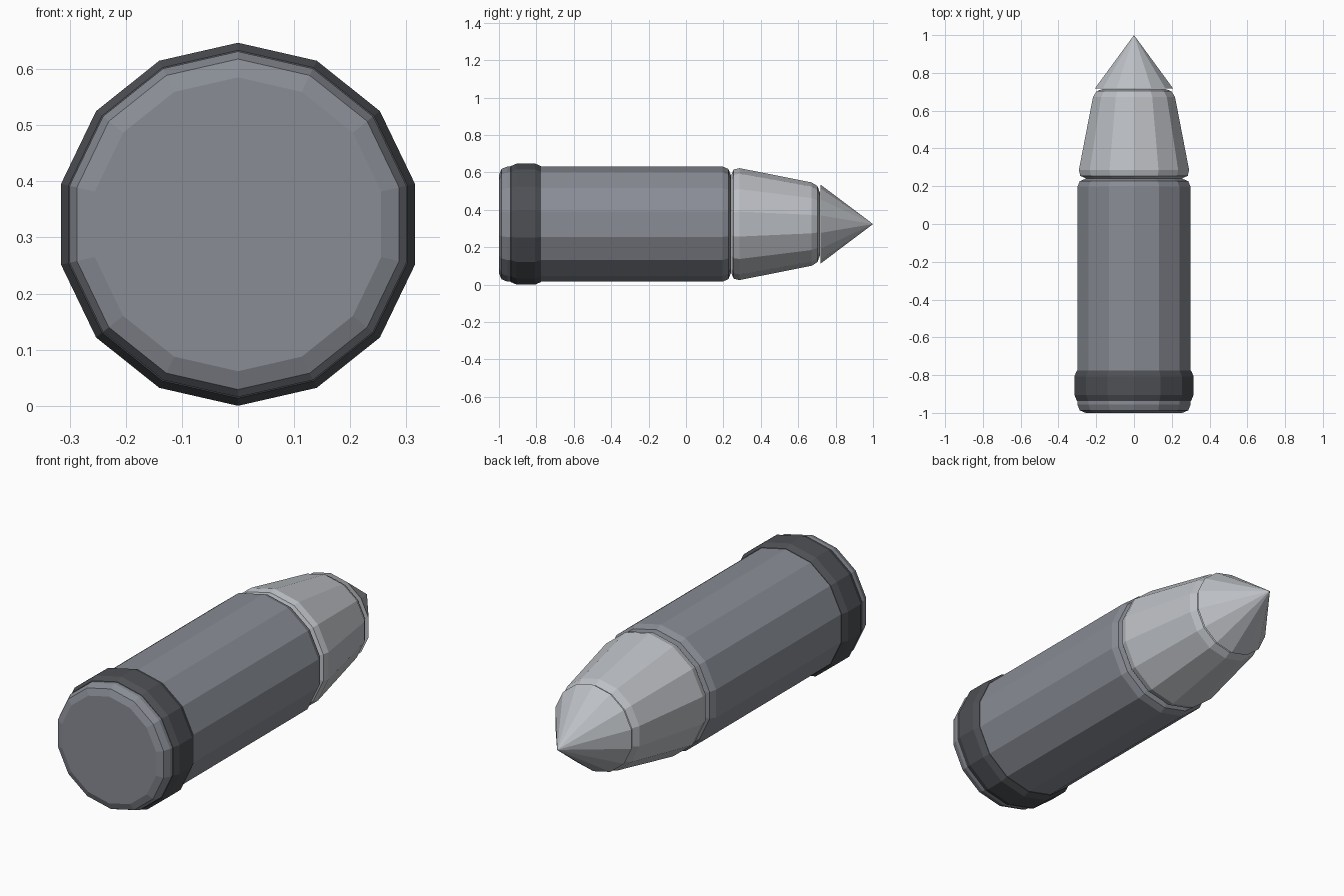
import bpy, math

if "Cube" in bpy.data.objects:
    bpy.data.objects.remove(bpy.data.objects["Cube"])

SIDES = 14
AXIS_Z = 0.3235


def material(name, color):
    m = bpy.data.materials.new(name)
    m.diffuse_color = (*color, 1)
    m.use_nodes = True
    m.node_tree.nodes["Principled BSDF"].inputs["Base Color"].default_value = m.diffuse_color
    return m


def section(name, y0, y1, r0, r1, mat, bevel=0.0):
    """14-sided cylinder / cone lying along +y, with optional rounded rims."""
    bpy.ops.mesh.primitive_cone_add(
        vertices=SIDES, radius1=r0, radius2=r1, depth=y1 - y0,
        location=(0, (y0 + y1) / 2, AXIS_Z), rotation=(-math.pi / 2, 0, 0))
    ob = bpy.context.object
    ob.name = name
    ob.data.materials.append(mat)
    if bevel:
        mod = ob.modifiers.new("rim_bevel", 'BEVEL')
        mod.width = bevel
        mod.segments = 2
        mod.limit_method = 'ANGLE'
        mod.angle_limit = math.radians(45)
    return ob


casing = material("casing_grey", (0.25, 0.265, 0.30))
dark = material("dark_grey", (0.075, 0.08, 0.09))
light = material("light_grey", (0.50, 0.52, 0.55))

# Main casing and the darker ring near its base
section("casing", -1.0, 0.24, 0.308, 0.308, casing, 0.045)
section("base_ring", -0.95, -0.762, 0.3235, 0.3235, dark, 0.045)

# Tapered nose and pointed tip
section("nose", 0.242, 0.716, 0.308, 0.214, light, 0.045)
section("tip", 0.718, 1.0, 0.212, 0.0, light)
